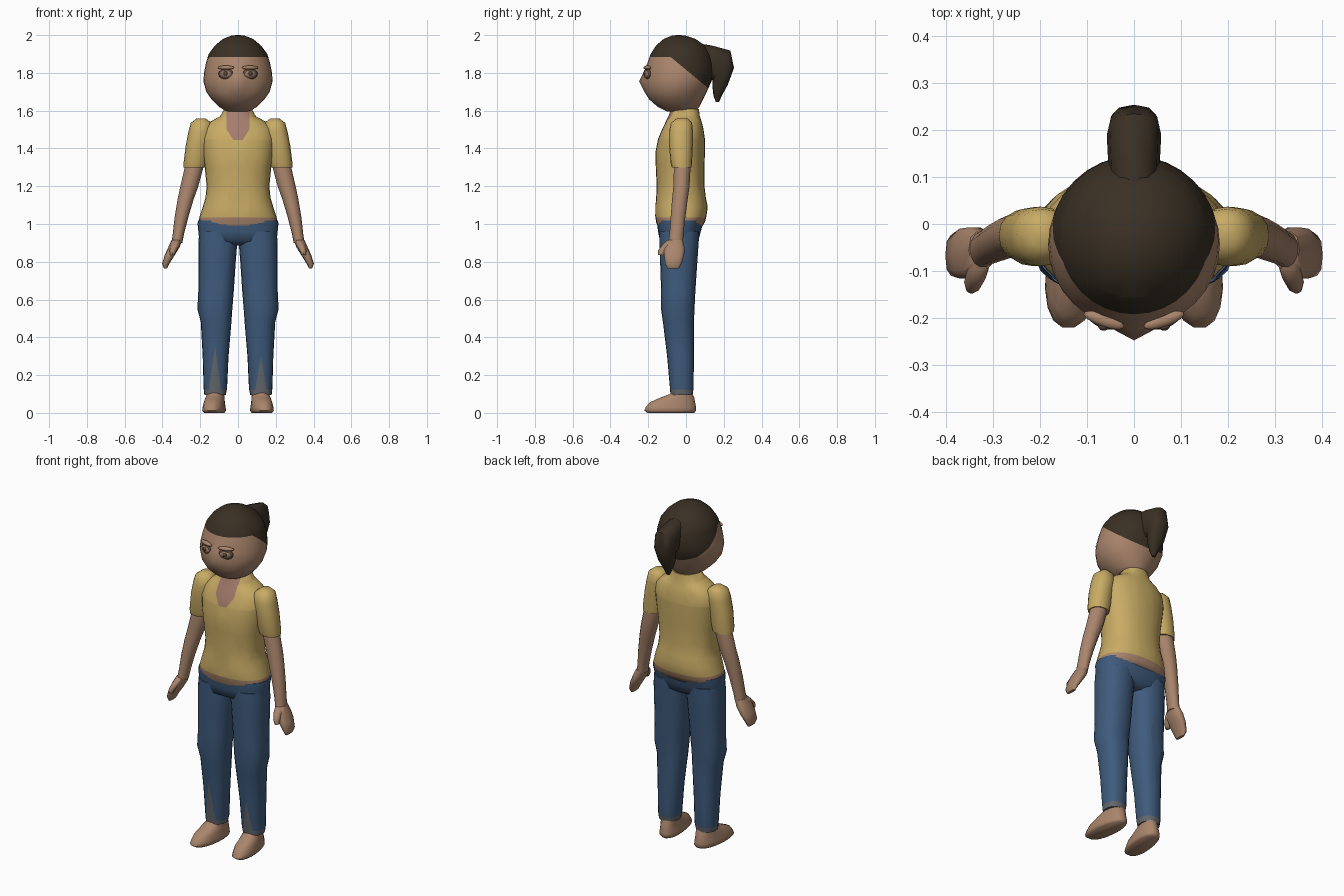
import bpy, bmesh, math
from mathutils import Vector, Matrix


def material(name, rgb):
    m = bpy.data.materials.new(name)
    m.diffuse_color = (*rgb, 1)
    return m


SKIN = material("skin", (0.40, 0.235, 0.15))
ROSE = material("rosy skin", (0.37, 0.205, 0.15))
SHIRT = material("yellow shirt", (0.58, 0.41, 0.13))
JEANS = material("blue denim", (0.05, 0.105, 0.205))
WORN = material("worn denim", (0.125, 0.135, 0.15))
HAIR = material("dark hair", (0.042, 0.03, 0.018))
LID = material("eyelid brown", (0.11, 0.06, 0.04))
EYE = material("eye", (0.30, 0.19, 0.13))


def finish(name, bm, mats, cuts=(), paint=None, angle=60):
    """Slice along colour borders, paint faces by rule, smooth."""
    bmesh.ops.recalc_face_normals(bm, faces=bm.faces)
    for co, no in cuts:
        bmesh.ops.bisect_plane(bm, geom=bm.verts[:] + bm.edges[:] + bm.faces[:],
                               plane_co=co, plane_no=no, dist=1e-5)
    if paint:
        for f in bm.faces:
            f.material_index = paint(f.calc_center_median())
    me = bpy.data.meshes.new(name)
    bm.to_mesh(me)
    bm.free()
    for m in mats:
        me.materials.append(m)
    ob = bpy.data.objects.new(name, me)
    bpy.context.collection.objects.link(ob)
    bpy.ops.object.select_all(action='DESELECT')
    ob.select_set(True)
    bpy.context.view_layer.objects.active = ob
    bpy.ops.object.shade_smooth_by_angle(angle=math.radians(angle))
    return ob


def loft(name, rings, mats, n=20, side=1, power=2.0, warp=None, **kw):
    """Rings are (x0, x1, y0, y1, z[, tilt in degrees about x])."""
    bm = bmesh.new()
    loops = []
    for x0, x1, y0, y1, z, *t in rings:
        tilt = math.radians(t[0]) if t else 0
        loop = []
        for i in range(n):
            a = 2 * math.pi * i / n
            c, s = math.cos(a), math.sin(a)
            c = math.copysign(abs(c) ** (2 / power), c) * (x1 - x0) / 2
            s = math.copysign(abs(s) ** (2 / power), s) * (y1 - y0) / 2
            p = Vector((side * ((x0 + x1) / 2 + c), (y0 + y1) / 2 + s * math.cos(tilt),
                        z + s * math.sin(tilt)))
            loop.append(bm.verts.new(warp(p) if warp else p))
        loops.append(loop)
    for a, b in zip(loops, loops[1:]):
        for i in range(n):
            j = (i + 1) % n
            bm.faces.new((a[i], a[j], b[j], b[i]))
    bm.faces.new(loops[0])
    bm.faces.new(loops[-1])
    return finish(name, bm, mats, **kw)


def ball(name, mat, loc, size, turn=0):
    bm = bmesh.new()
    m = Matrix.Translation(loc) @ Matrix.Rotation(turn, 4, 'Z') @ Matrix.Diagonal((*size, 1))
    bmesh.ops.create_uvsphere(bm, u_segments=14, v_segments=8, radius=1, matrix=m)
    return finish(name, bm, [mat])


# Head with nose bump; hair painted above a hairline that slopes down at the back
def nose(p):
    if p.y < -0.1:
        p.y -= 0.026 * max(0, 1 - abs(p.x) / 0.06) * max(0, 1 - abs(p.z - 1.755) / 0.07)
    return p


def hairline(p):
    return int(p.z > 1.885 or p.z > 1.85 - 0.83 * (p.y + 0.04))


head = [(.06, -.10, .05, 1.595), (.10, -.15, .07, 1.62), (.14, -.195, .09, 1.66),
        (.168, -.215, .11, 1.70), (.183, -.222, .135, 1.755), (.18, -.217, .145, 1.80),
        (.17, -.205, .145, 1.85), (.155, -.187, .13, 1.90), (.122, -.158, .10, 1.945),
        (.08, -.118, .05, 1.98), (.035, -.075, .0, 1.997), (.01, -.05, -.03, 2.0)]
loft("head", [(-w, w, a, b, z) for w, a, b, z in head], [SKIN, HAIR], n=32, warp=nose,
     cuts=[((0, 0, 1.885), (0, 0, 1)), ((0, -.04, 1.85), (0, .83, 1))], paint=hairline)

# Ponytail leaving the back of the head and hanging down
loft("ponytail", [(-.05, .05, -.05, .15, 1.86, 95), (-.055, .055, .04, .22, 1.855, 85),
                  (-.058, .058, .10, .28, 1.84, 60), (-.055, .055, .135, .26, 1.80, 25),
                  (-.045, .045, .14, .222, 1.73, 10), (-.025, .025, .145, .19, 1.68, 0),
                  (-.01, .01, .158, .175, 1.645, 0)], [HAIR], n=12, power=2.5)

# Neck
loft("neck", [(-.07, .07, -.085, .06, 1.53), (-.068, .068, -.08, .06, 1.58),
              (-.075, .075, -.085, .065, 1.65)], [SKIN], n=16)


# Shirt body with scooped neckline and a bare strip at the hips
def shirt_paint(p):
    if p.z < 1.035:
        return 1
    x = abs(p.x)
    scoop = p.y < -0.02 and x < .06 and p.z > 1.445 and p.z > 1.445 + (x - .025) * 1.6
    return 2 if scoop else 0


def navel(p):
    if p.y < -0.1 and abs(p.x) < 0.02 and abs(p.z - 1.09) < 0.005:
        p.y += 0.02
    return p


torso = [(.205, -.15, .085, .985), (.21, -.158, .10, 1.01), (.203, -.163, .108, 1.04),
         (.187, -.165, .115, 1.09), (.172, -.158, .105, 1.14), (.166, -.155, .098, 1.2),
         (.176, -.16, .098, 1.3), (.188, -.162, .10, 1.38), (.195, -.148, .10, 1.45),
         (.185, -.125, .092, 1.505), (.15, -.108, .083, 1.54), (.095, -.093, .073, 1.57),
         (.072, -.08, .068, 1.61)]
loft("shirt_body", [(-w, w, a, b, z) for w, a, b, z in torso], [SHIRT, SKIN, ROSE], n=28,
     power=2.3, warp=navel, paint=shirt_paint,
     cuts=[((0, 0, 1.035), (0, 0, 1)), ((0, 0, 1.445), (0, 0, 1)), ((.06, 0, 0), (1, 0, 0)),
           ((-.06, 0, 0), (1, 0, 0)), ((.025, 0, 1.445), (-1.6, 0, 1)),
           ((-.025, 0, 1.445), (1.6, 0, 1))])

# Seat of the jeans
loft("jeans_seat", [(-.10, .10, -.09, .03, .885), (-.205, .205, -.138, .065, .91),
                    (-.21, .21, -.148, .078, .96), (-.214, .214, -.153, .09, 1.0),
                    (-.212, .212, -.155, .095, 1.018)], [JEANS], n=28, power=2.4)

for s, tag in ((-1, "right"), (1, "left")):
    # Trouser legs with a worn wedge on the shin and a faded hem
    top = 0.36 if s < 0 else 0.30
    slope = (top - .10) / .035

    def worn(p, s=s, top=top, slope=slope):
        return int(p.z < .125 or (p.y < -0.03 and p.z < top - slope * abs(p.x - s * .122)))

    loft(tag + "_trouser_leg",
         [(.065, .178, -.082, .035, .095), (.058, .182, -.085, .04, .13),
          (.05, .187, -.10, .042, .30), (.035, .197, -.122, .042, .48),
          (.03, .215, -.132, .045, .55), (.022, .21, -.132, .05, .65),
          (.012, .21, -.137, .06, .80), (.004, .21, -.14, .067, .90),
          (.004, .205, -.14, .07, .96)], [JEANS, WORN], n=20, side=s, power=2.3, paint=worn,
         cuts=[((0, 0, .125), (0, 0, 1)), ((s * .122, 0, top), (slope, 0, 1)),
               ((s * .122, 0, top), (-slope, 0, 1))])

    # Feet, toes turned slightly outwards
    def splay(p, s=s):
        p.x -= s * 0.10 * (p.y + 0.08)
        return p

    loft(tag + "_foot",
         [(.075, .178, -.205, .045, .0), (.065, .187, -.222, .055, .012),
          (.068, .185, -.215, .055, .03), (.072, .18, -.195, .05, .055),
          (.076, .175, -.14, .045, .08), (.078, .17, -.085, .035, .10),
          (.08, .165, -.075, .03, .13)], [SKIN], n=18, side=s, power=2.3, warp=splay)

    # Sleeves
    loft(tag + "_sleeve",
         [(.172, .288, -.075, .03, 1.30), (.165, .288, -.082, .032, 1.325),
          (.15, .276, -.09, .036, 1.42), (.135, .262, -.09, .037, 1.49),
          (.14, .25, -.08, .032, 1.535), (.17, .22, -.05, .01, 1.558)],
         [SHIRT], n=16, side=s, power=2.2)

    # Arms
    loft(tag + "_arm",
         [(.295, .352, -.095, -.015, .90), (.285, .345, -.088, -.012, .95),
          (.262, .335, -.082, -.002, 1.04), (.235, .32, -.075, .01, 1.13),
          (.21, .305, -.068, .02, 1.20), (.183, .282, -.065, .025, 1.30),
          (.18, .27, -.06, .025, 1.34)], [SKIN], n=14, side=s)

    # Flat mitten hands with a forward thumb
    loft(tag + "_hand",
         [(.375, .392, -.10, -.035, .765), (.363, .402, -.112, -.022, .79),
          (.335, .388, -.118, -.008, .835), (.31, .37, -.118, -.005, .875),
          (.295, .352, -.095, -.015, .915)], [SKIN], n=10, side=s, power=2.6)
    loft(tag + "_thumb",
         [(.338, .36, -.148, -.115, .835), (.325, .362, -.148, -.10, .86),
          (.31, .355, -.125, -.07, .89), (.305, .345, -.10, -.05, .915)],
         [SKIN], n=8, side=s)

    # Eyes: dark lid rim, eyeball, pupil
    turn = s * math.radians(19)
    ball(tag + "_eye_rim", LID, (s * .064, -.204, 1.795), (.042, .012, .03), turn)
    ball(tag + "_eyeball", EYE, (s * .064, -.208, 1.793), (.034, .014, .021), turn)
    ball(tag + "_pupil", LID, (s * .066, -.219, 1.797), (.011, .008, .012), turn)
    ball(tag + "_upper_lid", SKIN, (s * .064, -.205, 1.828), (.046, .014, .011), turn)
